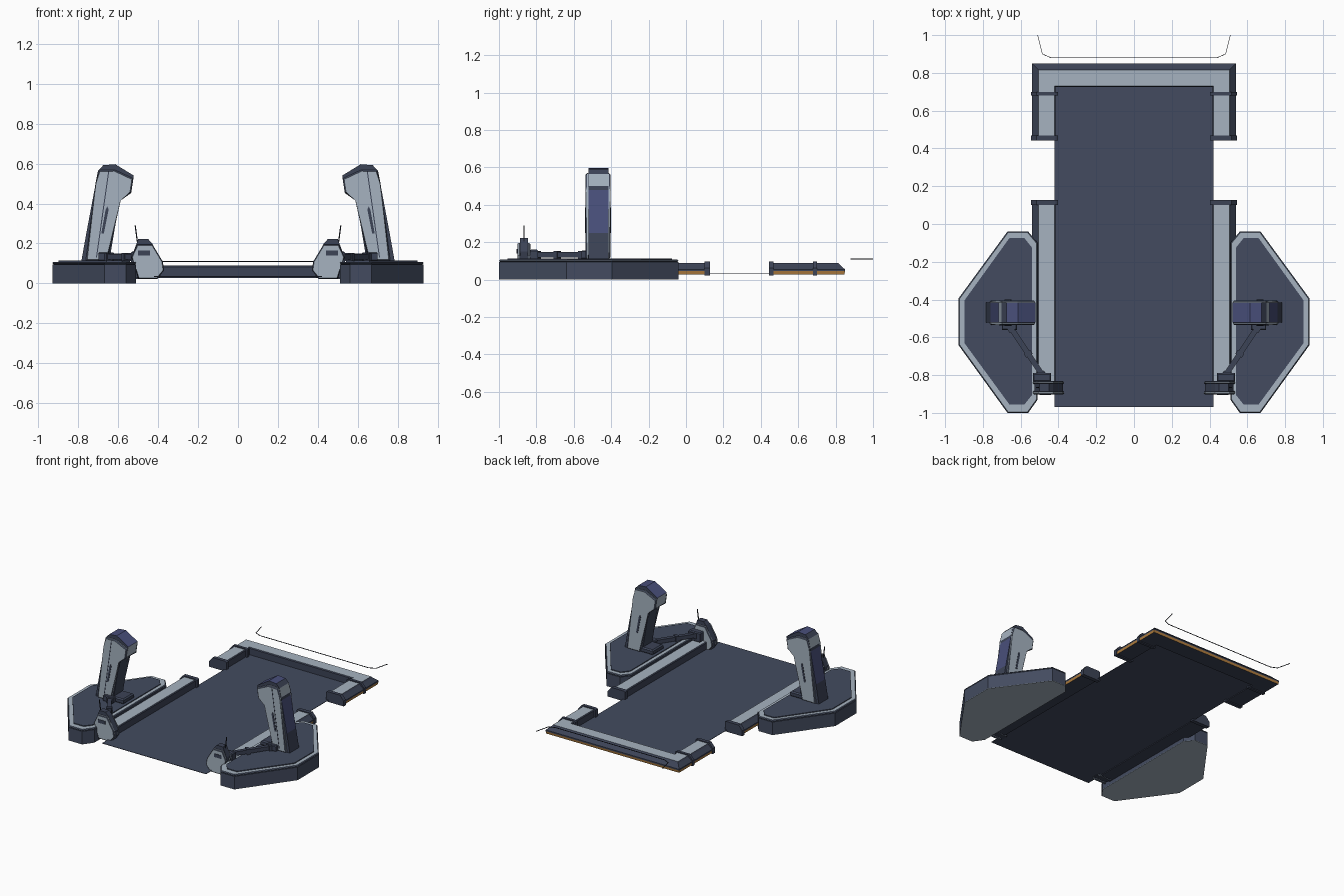
import bpy, bmesh
from mathutils import Vector

if "Cube" in bpy.data.objects:
    bpy.data.objects.remove(bpy.data.objects["Cube"])

COLOURS = {
    "floor_slate": (0.056, 0.071, 0.115),
    "light_steel": (0.38, 0.45, 0.53),
    "dark_navy": (0.045, 0.056, 0.093),
    "panel_blue": (0.066, 0.078, 0.195),
    "trim_orange": (0.44, 0.21, 0.05),
    "near_black": (0.015, 0.018, 0.028),
}
NAMES = list(COLOURS)
MATS = []
for n, c in COLOURS.items():
    m = bpy.data.materials.new(n)
    m.diffuse_color = (*c, 1)
    m.use_nodes = True
    m.node_tree.nodes["Principled BSDF"].inputs["Base Color"].default_value = m.diffuse_color
    MATS.append(m)


def finish(name, bm, mirror=True):
    bmesh.ops.recalc_face_normals(bm, faces=bm.faces)
    me = bpy.data.meshes.new(name)
    bm.to_mesh(me)
    bm.free()
    for m in MATS:
        me.materials.append(m)
    ob = bpy.data.objects.new(name, me)
    bpy.context.collection.objects.link(ob)
    if mirror:
        ob.modifiers.new("Mirror", 'MIRROR').use_clip = True
    return ob


def prism(name, pts, axis, lo, hi, mat, sides=None, chamfer=0, mirror=True):
    """Extrude a 2D outline along y or z; sides maps edge number to colour."""
    bm = bmesh.new()
    place = (lambda a, b, t: (a, t, b)) if axis == 'y' else (lambda a, b, t: (a, b, t))
    low = [bm.verts.new(place(a, b, lo)) for a, b in pts]
    top = [bm.verts.new(place(a, b, hi)) for a, b in pts]
    caps = [bm.faces.new(low), bm.faces.new(top)]
    for f in caps:
        f.material_index = NAMES.index(mat)
    for i in range(len(pts)):
        j = (i + 1) % len(pts)
        f = bm.faces.new((low[i], low[j], top[j], top[i]))
        f.material_index = NAMES.index((sides or {}).get(i, mat))
    if chamfer:
        edges = list({e for f in caps for e in f.edges})
        bmesh.ops.bevel(bm, geom=edges, offset=chamfer, segments=1, affect='EDGES')
    return finish(name, bm, mirror)


def box(name, x, y, z, mat, chamfer=0):
    return prism(name, [(x[0], y[0]), (x[1], y[0]), (x[1], y[1]), (x[0], y[1])],
                 'z', z[0], z[1], mat, chamfer=chamfer)


def sweep(name, profile, path, mats):
    """Sweep a (distance outward, height) profile along mitred stations."""
    bm = bmesh.new()
    rings = [[bm.verts.new((*st(d), z)) for d, z in profile] for st in path]
    n = len(profile)
    for r, s in zip(rings, rings[1:]):
        for i in range(n):
            f = bm.faces.new((r[i], r[(i + 1) % n], s[(i + 1) % n], s[i]))
            f.material_index = NAMES.index(mats[i])
    for r in (rings[0], rings[-1]):
        if abs(r[0].co.x) > 1e-5:
            bm.faces.new(r).material_index = NAMES.index("dark_navy")
    return finish(name, bm)


def bar(name, p, q, w, h, mat):
    """Square bar between two points."""
    p, q = Vector(p), Vector(q)
    d = (q - p).normalized()
    side = d.cross(Vector((0, 0, 1)))
    side = side.normalized() if side.length > 0.3 else Vector((0, 1, 0))
    up = side.cross(d)
    bm = bmesh.new()
    rings = [[bm.verts.new(c + side * w / 2 * a + up * h / 2 * b)
              for a, b in ((-1, -1), (1, -1), (1, 1), (-1, 1))] for c in (p, q)]
    for r in rings:
        bm.faces.new(r)
    for i in range(4):
        j = (i + 1) % 4
        bm.faces.new((rings[0][i], rings[0][j], rings[1][j], rings[1][i]))
    for f in bm.faces:
        f.material_index = NAMES.index(mat)
    return finish(name, bm)


# Floor sheet
prism("floor", [(-.42, -.97), (.42, -.97), (.42, .735), (-.42, .735)], 'z',
      .033, .036, "floor_slate", mirror=False)

# Side rails and rear frame share one cross-section
IN = .415
profile = [(0, .028), (0, .083), (.006, .089), (.09, .089), (.097, .08),
           (.125, .055), (.125, .045), (.122, .028)]
pmats = ["dark_navy", "dark_navy", "light_steel", "dark_navy", "dark_navy",
         "dark_navy", "trim_orange", "dark_navy"]


def station(y):
    return lambda d: (IN + d, y)


sweep("side_rail", profile, [station(-.86), station(.11)], pmats)
sweep("rear_frame", profile,
      [station(.455), lambda d: (IN + d, .725 + d), lambda d: (0, .725 + d)], pmats)

# Bands and end caps round the rails
cap = [(-.012, .022), (-.012, .09), (.0, .096), (.1, .096), (.129, .062), (.129, .022)]
for label, y0, y1 in (("side_rail_cap", .1, .128), ("frame_end_cap", .443, .468),
                      ("frame_band", .68, .7)):
    sweep(label, cap, [station(y0), station(y1)], ["dark_navy"] * 6)

# Rear wire
wire = [(0, .88, .11), (.44, .88, .11), (.485, .9, .11), (.51, 1, .11)]
for i in range(3):
    bar("rear_wire", wire[i], wire[i + 1], .003, .004, "near_black")

# Tower bases
outline = [(.51, -.93), (.56, -1), (.67, -1), (.93, -.64), (.93, -.395),
           (.67, -.04), (.56, -.04), (.51, -.1)]
inner = [(.54, -.905), (.58, -.955), (.66, -.955), (.898, -.63), (.898, -.405),
         (.66, -.075), (.58, -.075), (.54, -.125)]
prism("base_underside", outline, 'z', 0, .003, "light_steel")
prism("base_body", outline, 'z', .003, .095, "floor_slate")
prism("base_rim", outline, 'z', .095, .108, "light_steel", chamfer=.006)
prism("base_deck", inner, 'z', .105, .114, "floor_slate")

# Towers: dark core with blue and light outer panels
core = [(.785, .11), (.76, .25), (.717, .48), (.714, .5), (.701, .565), (.675, .592),
        (.615, .597), (.522, .54), (.535, .46), (.592, .425), (.645, .11)]
prism("tower_core", core, 'y', -.522, -.415, "dark_navy",
      {1: "panel_blue", 3: "light_steel", 4: "dark_navy", 5: "panel_blue",
       6: "panel_blue", 7: "light_steel"})
plate = [(.763, .112), (.716, .47), (.712, .5), (.698, .567), (.618, .569), (.524, .525),
         (.535, .453), (.594, .42), (.655, .112)]
for label, y0, y1 in (("tower_front_plate", -.536, -.516), ("tower_back_plate", -.424, -.404)):
    prism(label, plate, 'y', y0, y1, "light_steel", chamfer=.007)
slit = [(.685, .25), (.672, .25), (.648, .37), (.655, .385), (.663, .37)]
prism("tower_front_slit", slit, 'y', -.539, -.535, "dark_navy")
prism("tower_back_slit", slit, 'y', -.405, -.401, "dark_navy")
bar("tower_seam", (.709, -.536, .13), (.648, -.536, .56), .003, .005, "dark_navy")
box("tower_foot", (.555, .72), (-.53, -.41), (.112, .15), "dark_navy", .008)

# Arms linking towers to the rail posts
a, b = Vector((.665, -.53, .133)), Vector((.485, -.8, .133))
bar("arm", a, b, .028, .028, "dark_navy")
for t in (.06, .55, .95):
    c = a.lerp(b, t)
    bar("arm_band", c, a.lerp(b, t + .07), .04, .04, "dark_navy")
box("arm_tower_joint", (.62, .7), (-.56, -.53), (.112, .155), "dark_navy", .005)
box("arm_post_joint", (.44, .535), (-.835, -.79), (.09, .16), "dark_navy", .006)

# Rail posts: dark core between two light cheeks
cheek = [(.5, .022), (.405, .022), (.37, .065), (.377, .11), (.428, .195),
         (.505, .195), (.535, .13), (.515, .1)]
post = [(.5, .03), (.39, .03), (.375, .1), (.43, .2), (.45, .222), (.5, .222), (.527, .15)]
prism("post_core", post, 'y', -.887, -.845, "dark_navy")
prism("post_front_cheek", cheek, 'y', -.902, -.884, "light_steel", chamfer=.005)
prism("post_back_cheek", cheek, 'y', -.848, -.832, "light_steel", chamfer=.005)
box("post_socket", (.44, .5), (-.905, -.9), (.14, .165), "dark_navy")
bar("antenna", (.503, -.866, .2), (.515, -.866, .29), .004, .006, "near_black")
